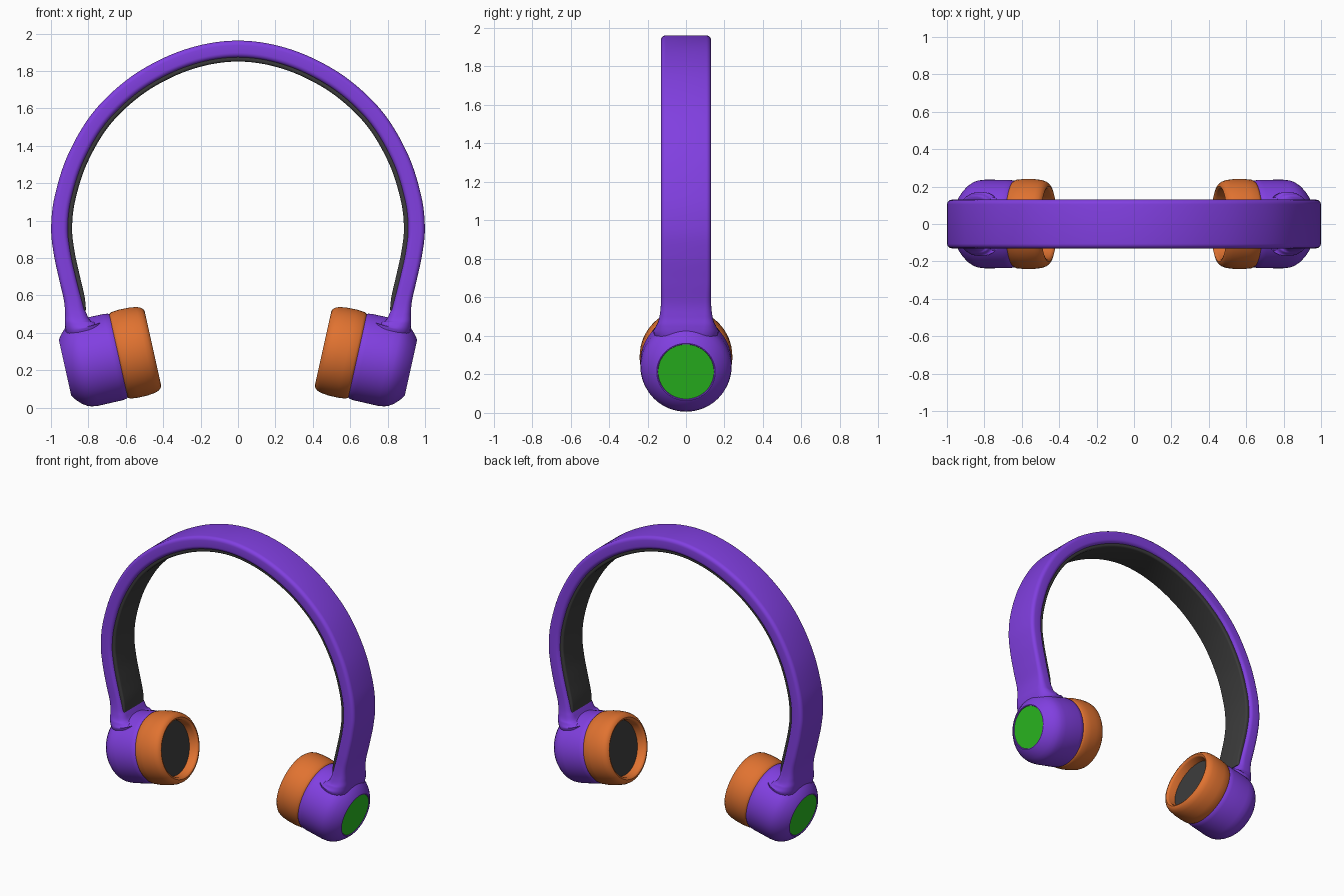
import bpy, bmesh, math
from mathutils import Vector, Matrix

if "Cube" in bpy.data.objects:
    bpy.data.objects.remove(bpy.data.objects["Cube"])


def material(name, rgb):
    m = bpy.data.materials.new(name)
    m.diffuse_color = (*rgb, 1)
    m.use_nodes = True
    m.node_tree.nodes["Principled BSDF"].inputs["Base Color"].default_value = m.diffuse_color
    return m


PURPLE = material("purple plastic", (0.22, 0.05, 0.75))
ORANGE = material("orange cushion", (0.75, 0.17, 0.03))
GREY = material("dark grey fabric", (0.045, 0.045, 0.045))
GREEN = material("green badge", (0.024, 0.50, 0.015))


def finish(name, bm, mat, angle=40):
    bmesh.ops.recalc_face_normals(bm, faces=bm.faces[:])
    me = bpy.data.meshes.new(name)
    bm.to_mesh(me)
    bm.free()
    ob = bpy.data.objects.new(name, me)
    bpy.context.collection.objects.link(ob)
    me.materials.append(mat)
    bpy.ops.object.select_all(action='DESELECT')
    ob.select_set(True)
    bpy.context.view_layer.objects.active = ob
    bpy.ops.object.shade_smooth_by_angle(angle=math.radians(angle))
    return ob


def skin(bm, rings, closed_ends=True):
    """Bridge rings of points; cap both ends."""
    vs = [[bm.verts.new(p) for p in ring] for ring in rings]
    n = len(vs[0])
    for a, b in zip(vs, vs[1:]):
        for i in range(n):
            j = (i + 1) % n
            bm.faces.new((a[i], a[j], b[j], b[i]))
    if closed_ends:
        bm.faces.new(vs[0])
        bm.faces.new(vs[-1])


def spline(keys, steps):
    """Catmull-Rom through keys of any dimension."""
    out = []
    for k in range(1, len(keys) - 2):
        p0, p1, p2, p3 = (Vector(q) for q in keys[k - 1:k + 3])
        for s in range(steps):
            t = s / steps
            out.append(0.5 * (2 * p1 + (p2 - p0) * t + (2 * p0 - 5 * p1 + 4 * p2 - p3) * t * t
                              + (3 * p1 - p0 - 3 * p2 + p3) * t ** 3))
    out.append(Vector(keys[-2]))
    return out


def section(d0, d1, w, r):
    """Rounded rectangle: depth d0..d1 inward, half width w."""
    pts = []
    for cx, cy, a0 in ((d1 - r, w - r, 0), (d0 + r, w - r, 90), (d0 + r, r - w, 180), (d1 - r, r - w, 270)):
        for i in range(6):
            a = math.radians(a0 + 18 * i)
            pts.append((cx + r * math.cos(a), cy + r * math.sin(a)))
    return pts


# Outer line of the right half: x, z, thickness, half width, corner radius
half = [(0, 1.962, .09, .13, .025), (.2, 1.938, .09, .13, .025), (.4, 1.868, .09, .13, .025),
        (.6, 1.748, .09, .13, .025), (.78, 1.572, .09, .13, .025), (.91, 1.35, .09, .13, .025),
        (.98, 1.13, .09, .13, .025), (.999, .96, .09, .13, .025), (.985, .82, .09, .13, .025),
        (.955, .68, .09, .13, .025), (.93, .57, .095, .13, .03), (.925, .50, .115, .138, .04),
        (.926, .45, .16, .155, .06), (.918, .395, .21, .17, .09), (.885, .32, .20, .15, .09)]
mirror = [(-k[0], *k[1:]) for k in half[:0:-1]]
path = mirror + half
path = spline([path[0]] + path + [path[-1]], 8)


def band(name, pts, shape, mat):
    rings = []
    for i, p in enumerate(pts):
        a, b = pts[max(i - 1, 0)], pts[min(i + 1, len(pts) - 1)]
        t = Vector((b[0] - a[0], b[1] - a[1])).normalized()
        rings.append([(p[0] + t.y * d, y, p[1] - t.x * d) for d, y in shape(p)])
    bm = bmesh.new()
    skin(bm, rings)
    return finish(name, bm, mat)


# Headband, flaring into the ear cups, and its inner padding
band("headband", path, lambda p: section(0, p[2], p[3], p[4]), PURPLE)
band("headband_padding", [p for p in path if p[1] > .515],
     lambda p: section(.07, .112, .112, .012), GREY)

# Ear cup parts as lathe profiles: distance outward from the cushion face, radius
PARTS = [
    ("ear_cup", PURPLE, [(.17, .20), (.18, .222), (.195, .233), (.22, .236), (.35, .237), (.385, .233),
                         (.41, .224), (.435, .207), (.46, .182), (.477, .159), (.481, .152), (.48, .147),
                         (.472, .144)]),
    ("cushion", ORANGE, [(.195, .215), (.188, .229), (.175, .237), (.13, .241), (.08, .240), (.04, .235),
                         (.018, .227), (.004, .214), (0, .202), (.004, .192), (.015, .186), (.075, .182)]),
    ("speaker_mesh", GREY, [(.08, .184), (.062, .184)]),
    ("badge", GREEN, [(.470, .145), (.476, .145)]),
]
TILT = math.radians(12.5)
for side, label in ((1, "right"), (-1, "left")):
    axis = Vector((math.cos(TILT) * side, 0, -math.sin(TILT)))
    up = Vector((math.sin(TILT) * side, 0, math.cos(TILT)))
    for name, mat, profile in PARTS:
        bm = bmesh.new()
        rings = []
        for u, r in profile:
            c = Vector((.455 * side, 0, .317)) + axis * u
            rings.append([c + up * r * math.cos(a) + Vector((0, r * math.sin(a), 0))
                          for a in (math.tau * i / 64 for i in range(64))])
        skin(bm, rings)
        finish(f"{label}_{name}", bm, mat)
